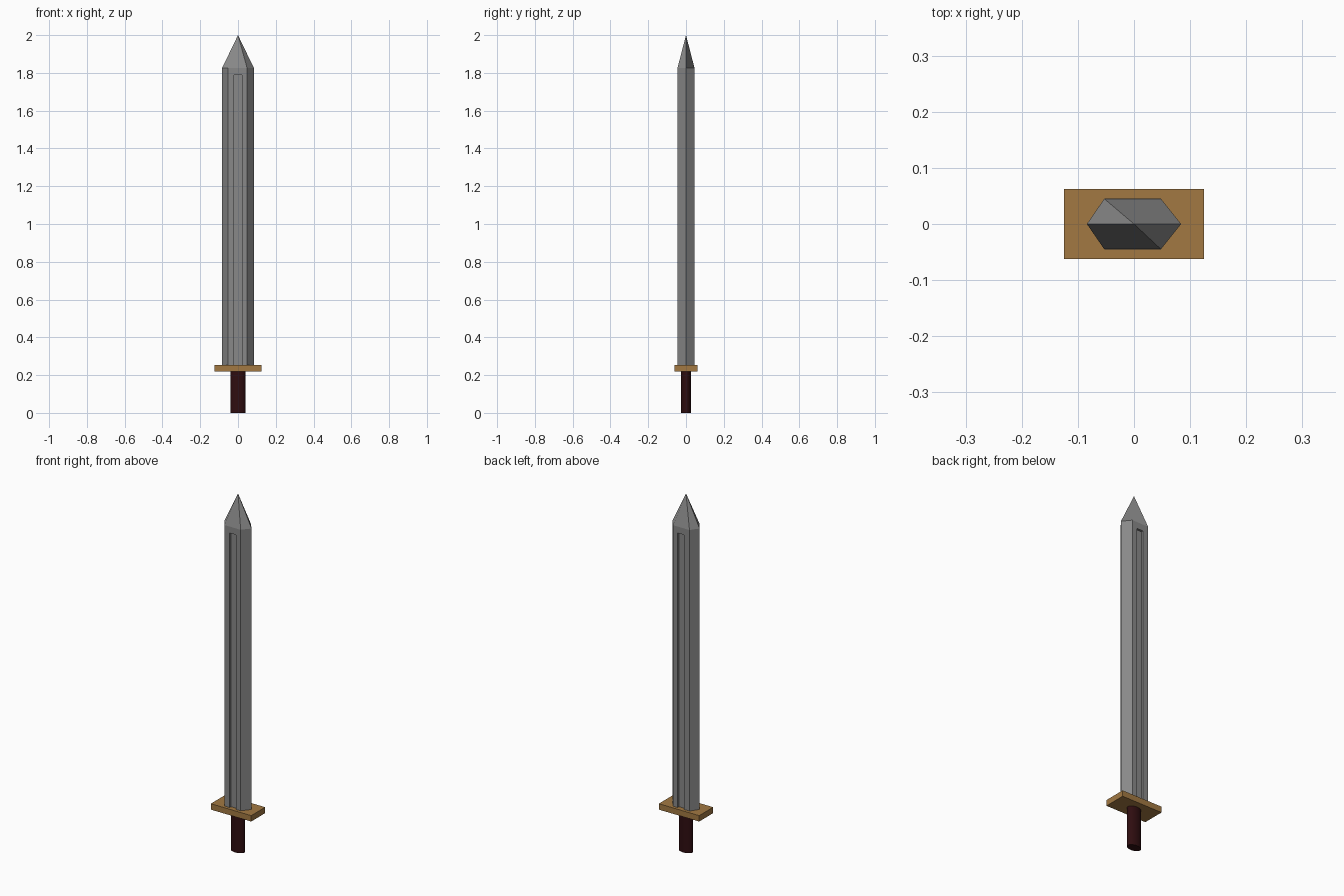
import bpy, bmesh, math

if "Cube" in bpy.data.objects:
    bpy.data.objects.remove(bpy.data.objects["Cube"])


def material(name, colour):
    m = bpy.data.materials.new(name)
    m.diffuse_color = (*colour, 1)
    m.use_nodes = True
    m.node_tree.nodes["Principled BSDF"].inputs["Base Color"].default_value = m.diffuse_color
    return m


STEEL = material("steel grey", (0.25, 0.25, 0.25))
BRASS = material("tan brass", (0.36, 0.19, 0.055))
GRIP = material("dark red leather", (0.028, 0.004, 0.005))


def mesh_object(name, verts, faces, mat):
    mesh = bpy.data.meshes.new(name)
    mesh.from_pydata(verts, [], faces)
    mesh.materials.append(mat)
    ob = bpy.data.objects.new(name, mesh)
    bpy.context.collection.objects.link(ob)
    bm = bmesh.new()
    bm.from_mesh(mesh)
    bmesh.ops.recalc_face_normals(bm, faces=bm.faces)
    bm.to_mesh(mesh)
    bm.free()
    return ob


def prism(name, outline, z0, z1, mat):
    n = len(outline)
    verts = [(x, y, z) for z in (z0, z1) for x, y in outline]
    faces = [(i, (i + 1) % n, n + (i + 1) % n, n + i) for i in range(n)]
    faces += [tuple(range(n))[::-1], tuple(range(n, 2 * n))]
    return mesh_object(name, verts, faces, mat)


def rectangle(x, y0, y1):
    return [(-x, y0), (x, y0), (x, y1), (-x, y1)]


# Six-sided blade
HALF = 0.045
SHOULDER = 1.826
hexagon = [(-0.084, 0), (-0.053, -HALF), (0.048, -HALF),
           (0.084, 0), (0.048, HALF), (-0.053, HALF)]
blade = prism("blade", hexagon, 0.25, SHOULDER, STEEL)

# Shallow groove down both broad sides of the blade
for side, label in ((-1, "front"), (1, "back")):
    y0, y1 = sorted((side * (HALF - 0.012), side * 0.1))
    cutter = prism(label + "_groove_cutter", rectangle(0.02, y0, y1), 0.2, 1.79, STEEL)
    cutter.hide_render = True
    cutter.hide_viewport = True
    cut = blade.modifiers.new(label + " groove", 'BOOLEAN')
    cut.operation = 'DIFFERENCE'
    cut.solver = 'EXACT'
    cut.object = cutter

# Pointed tip: two wide four-cornered faces and two narrow triangles
mesh_object("blade_tip",
            [(x, y, SHOULDER) for x, y in hexagon] + [(0, 0, 2)],
            [(6, 0, 1, 2), (6, 2, 3), (6, 3, 4, 5), (6, 5, 0)], STEEL)

# Flat rectangular guard
prism("guard", rectangle(0.125, -0.062, 0.062), 0.22, 0.253, BRASS)

# Oval grip
oval = [(0.04 * math.cos(a), 0.026 * math.sin(a))
        for a in (math.tau * i / 32 for i in range(32))]
grip = prism("grip", oval, 0, 0.222, GRIP)
bpy.ops.object.select_all(action='DESELECT')
grip.select_set(True)
bpy.context.view_layer.objects.active = grip
bpy.ops.object.shade_smooth_by_angle(angle=math.radians(30))
